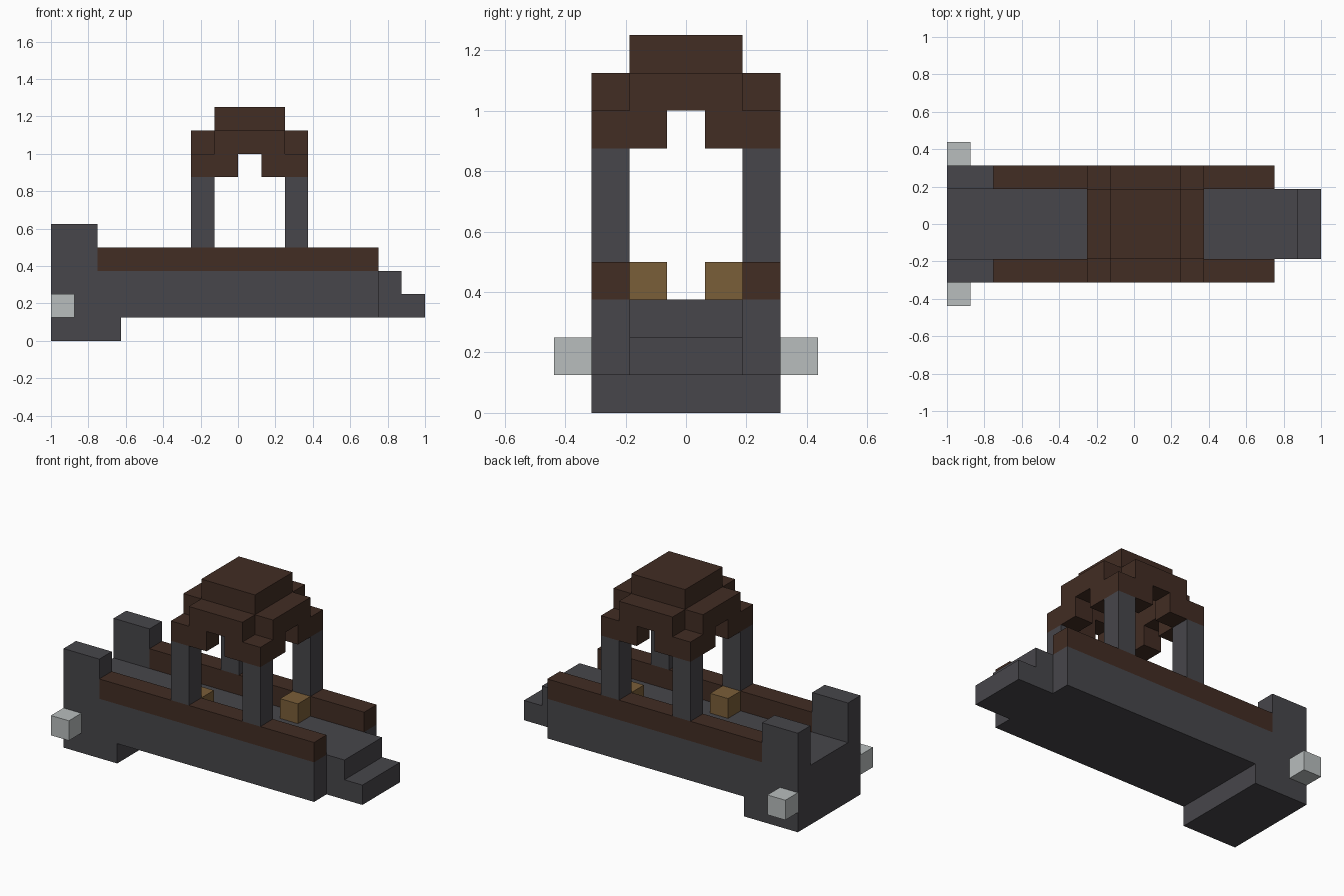
import bpy
import bmesh
from mathutils import Vector

U = 0.125  # size of one block

cube = bpy.data.objects.get("Cube")
if cube:
    bpy.data.objects.remove(cube, do_unlink=True)


def material(name, color):
    mat = bpy.data.materials.new(name)
    mat.use_nodes = True
    mat.diffuse_color = (*color, 1)
    mat.node_tree.nodes["Principled BSDF"].inputs["Base Color"].default_value = (*color, 1)
    return mat


slate = material("slate grey", (0.063, 0.061, 0.069))
brown = material("dark brown", (0.054, 0.026, 0.017))
tan = material("tan", (0.195, 0.112, 0.04))
pale = material("pale grey", (0.48, 0.51, 0.51))


def finish(name, bm, mat):
    mesh = bpy.data.meshes.new(name)
    bmesh.ops.recalc_face_normals(bm, faces=bm.faces)
    bm.to_mesh(mesh)
    bm.free()
    mesh.materials.append(mat)
    obj = bpy.data.objects.new(name, mesh)
    bpy.context.collection.objects.link(obj)
    return obj


def box(name, mat, x, y, z):
    """Box from (low, high) ranges counted in blocks."""
    bm = bmesh.new()
    bmesh.ops.create_cube(bm, size=1)
    low, high = (Vector(v) * U for v in zip(x, y, z))
    for v in bm.verts:
        v.co = [(a + b) / 2 + c * (b - a) for a, b, c in zip(low, high, v.co)]
    return finish(name, bm, mat)


def extrude_profile(name, mat, points, half_width):
    """Side profile in x and z, extruded across the model."""
    bm = bmesh.new()
    face = bm.faces.new([bm.verts.new((x * U, -half_width * U, z * U)) for x, z in points])
    result = bmesh.ops.extrude_face_region(bm, geom=[face])
    verts = [g for g in result["geom"] if isinstance(g, bmesh.types.BMVert)]
    bmesh.ops.translate(bm, verts=verts, vec=(0, 2 * half_width * U, 0))
    return finish(name, bm, mat)


def voxels(name, mat, cells, origin):
    """Outer skin of a set of unit blocks."""
    bm = bmesh.new()
    for cell in cells:
        for axis in range(3):
            for side in (0, 1):
                step = list(cell)
                step[axis] += 2 * side - 1
                if tuple(step) in cells:
                    continue
                corners = []
                for a, b in ((0, 0), (1, 0), (1, 1), (0, 1)):
                    p = list(cell)
                    p[axis] += side
                    p[(axis + 1) % 3] += a
                    p[(axis + 2) % 3] += b
                    corners.append(bm.verts.new((Vector(p) + Vector(origin)) * U))
                if not side:
                    corners.reverse()
                bm.faces.new(corners)
    bmesh.ops.remove_doubles(bm, verts=bm.verts, dist=0.001)
    bmesh.ops.dissolve_limit(bm, angle_limit=0.01, verts=bm.verts, edges=bm.edges)
    return finish(name, bm, mat)


# Hull with its deeper stern, and the narrow stepped bow
extrude_profile("hull", slate, [(-8, 0), (-5, 0), (-5, 1), (6, 1), (6, 3), (-8, 3)], 2.5)
extrude_profile("bow", slate, [(6, 1), (8, 1), (8, 2), (7, 2), (7, 3), (6, 3)], 1.5)

# Paired parts along both sides
for side, y, outer in (("right", (-2.5, -1.5), (-3.5, -2.5)),
                       ("left", (1.5, 2.5), (2.5, 3.5))):
    box("stern_tower_" + side, slate, (-8, -6), y, (3, 5))
    box("rail_" + side, brown, (-6, 6), y, (3, 4))
    box("stern_lamp_" + side, pale, (-8, -7), outer, (1, 2))
    for end, x in (("rear", -2), ("front", 2)):
        box(f"post_{end}_{side}", slate, (x, x + 1), y, (4, 7))

# Seats set diagonally across the deck
box("seat_rear", tan, (-2, -1), (-1.5, -0.5), (3, 4))
box("seat_front", tan, (2, 3), (0.5, 1.5), (3, 4))

# Hollow stepped canopy: arched ring, ring without corners, then the cap
canopy = set()
for i in range(5):
    for j in range(5):
        on_rim = i in (0, 4) or j in (0, 4)
        corner = i in (0, 4) and j in (0, 4)
        if on_rim and 2 not in (i, j):
            canopy.add((i, j, 0))
        if on_rim and not corner:
            canopy.add((i, j, 1))
        if not on_rim:
            canopy.add((i, j, 2))
voxels("canopy", brown, canopy, (-2, -2.5, 7))
